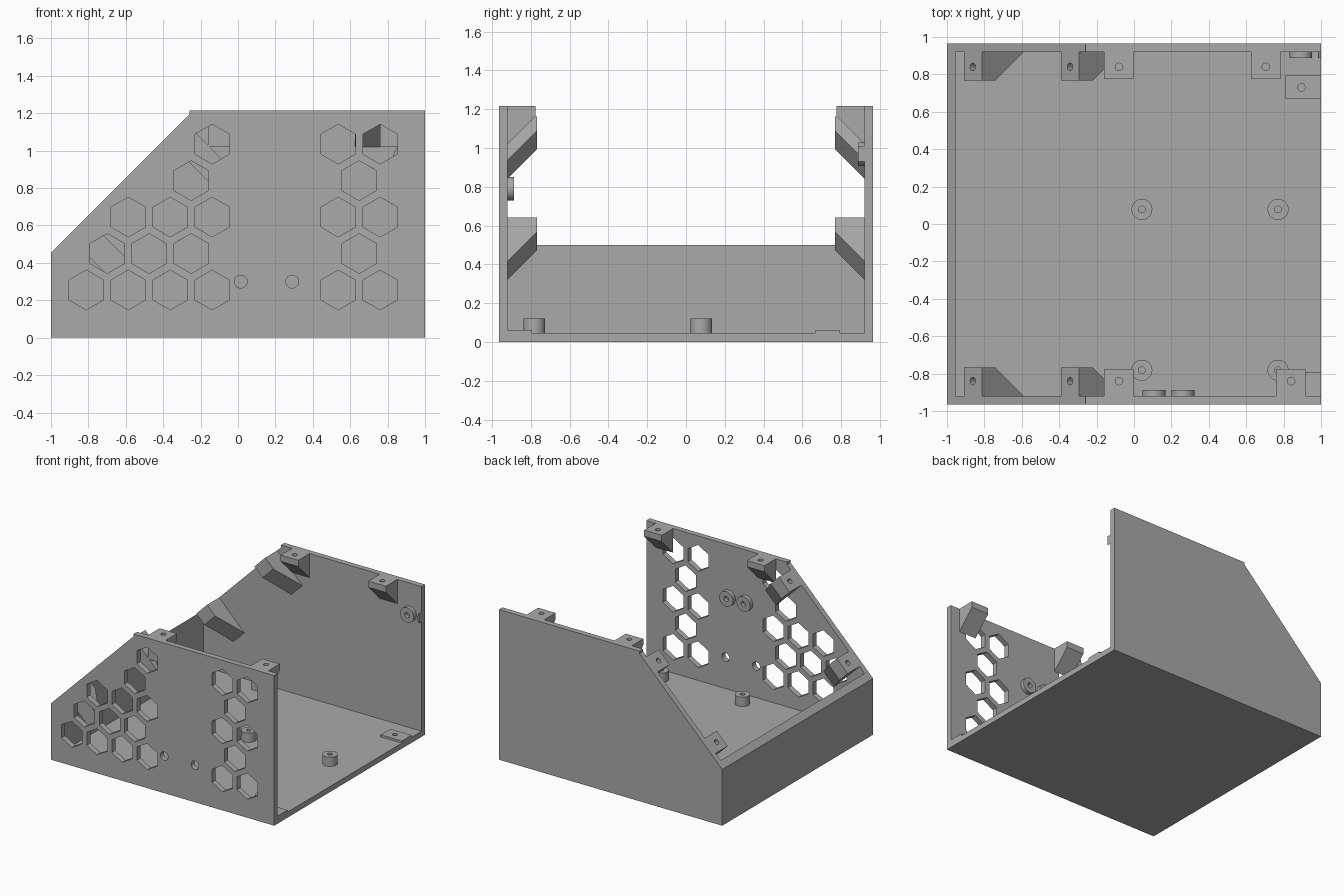
import bpy
import bmesh
import math
from mathutils import Vector

cube = bpy.data.objects.get("Cube")
if cube:
    bpy.data.objects.remove(cube, do_unlink=True)

grey = bpy.data.materials.new("mid grey")
grey.use_nodes = True
GREY = (0.40, 0.40, 0.40, 1)
grey.diffuse_color = GREY
grey.node_tree.nodes["Principled BSDF"].inputs["Base Color"].default_value = GREY

HALF, INNER, THICK, TOP = 0.965, 0.92, 0.045, 1.215
Y, Z = Vector((0, 1, 0)), Vector((0, 0, 1))
SLOPE_NORMAL = Vector((-1, 0, 1)).normalized()


def finish(name, bm):
    bmesh.ops.recalc_face_normals(bm, faces=bm.faces)
    mesh = bpy.data.meshes.new(name)
    bm.to_mesh(mesh)
    bm.free()
    mesh.materials.append(grey)
    obj = bpy.data.objects.new(name, mesh)
    bpy.context.collection.objects.link(obj)
    return obj


def add_prism(bm, points, shift):
    """Extrude a closed outline of 3D points along a vector."""
    face = bm.faces.new([bm.verts.new(p) for p in points])
    new = bmesh.ops.extrude_face_region(bm, geom=[face])["geom"]
    verts = [g for g in new if isinstance(g, bmesh.types.BMVert)]
    bmesh.ops.translate(bm, verts=verts, vec=shift)


def prism(name, points, shift):
    bm = bmesh.new()
    add_prism(bm, points, Vector(shift))
    return finish(name, bm)


def box(name, x0, x1, y0, y1, z0, z1):
    base = [(x0, y0, z0), (x1, y0, z0), (x1, y1, z0), (x0, y1, z0)]
    return prism(name, base, (0, 0, z1 - z0))


def ring(center, radius, axis, sides):
    """Points of a regular polygon around an axis; first point is highest."""
    side = Y.cross(axis) if abs(axis.y) < 0.5 else Vector((1, 0, 0))
    up = axis.cross(side)
    return [Vector(center) + radius * (math.sin(a) * side + math.cos(a) * up)
            for a in (math.tau * i / sides for i in range(sides))]


def cut(obj, holes):
    """Cut prisms (center, radius, axis, depth, sides) out of an object."""
    bm = bmesh.new()
    for center, radius, axis, depth, sides in holes:
        start = Vector(center) + axis * 0.02
        add_prism(bm, ring(start, radius, axis, sides), -axis * (depth + 0.02))
    cutter = finish("hole_cutter", bm)
    cutter.hide_render = True
    mod = obj.modifiers.new("holes", "BOOLEAN")
    mod.operation, mod.solver, mod.object = "DIFFERENCE", "EXACT", cutter
    bpy.context.view_layer.objects.active = obj
    bpy.ops.object.modifier_apply(modifier=mod.name)
    bpy.data.objects.remove(cutter, do_unlink=True)


def smooth(obj):
    bpy.ops.object.select_all(action="DESELECT")
    obj.select_set(True)
    bpy.context.view_layer.objects.active = obj
    bpy.ops.object.shade_smooth_by_angle(angle=math.radians(35))


def boss(name, center, radius, axis, height, hole):
    obj = prism(name, ring(center, radius, axis, 32), axis * height)
    cut(obj, [(Vector(center) + axis * height, hole, axis, height - 0.001, 24)])
    smooth(obj)


# Tray: floor, low sloped end wall, two tall side walls
box("floor", -1 + THICK, 1, -INNER, INNER, 0, THICK)
prism("low_end_wall",
      [(-1, -INNER, 0), (-1 + THICK, -INNER, 0),
       (-1 + THICK, -INNER, 0.5), (-1, -INNER, 0.455)], (0, 2 * INNER, 0))

outline = [(-1, 0), (1, 0), (1, TOP), (-0.26, TOP), (-0.26, 1.195), (-1, 0.455)]
walls = {}
for name, y in (("front", -HALF), ("back", INNER)):
    walls[name] = prism(name + "_side_wall", [(x, y, z) for x, z in outline],
                        (0, THICK, 0))

# Honeycomb vents and two round holes through the front wall only
PITCH, ROW = 0.2245, 0.195
vents = []
for row, (left, right) in enumerate([((-3, -2, -1, 0), (3, 4)),
                                     ((-2.5, -1.5, -0.5), (3.5,)),
                                     ((-2, -1, 0), (3, 4)),
                                     ((-0.5,), (3.5,)),
                                     ((0,), (3, 4))]):
    for col in left + right:
        center = (-0.138 + col * PITCH, -INNER, 0.255 + row * ROW)
        vents.append((center, 0.106, Y, 0.1, 6))
for x in (0.015, 0.29):
    vents.append(((x, -INNER, 0.3), 0.034, Y, 0.1, 24))
cut(walls["front"], vents)
smooth(walls["front"])

# Screw brackets under the lid: level ones on top, tilted ones on the slope
for name, s, starts in (("front", -1, (-0.16, 0.76)), ("back", 1, (-0.16, 0.625))):
    for i, x in enumerate(starts):
        section = [(INNER, TOP), (0.775, TOP), (0.775, 1.165), (INNER, 1.02)]
        obj = prism(f"{name}_level_bracket_{i + 1}",
                    [(x, s * y, z) for y, z in section], (0.157, 0, 0))
        cut(obj, [((x + 0.08, s * 0.84, TOP), 0.02, Z, 0.09, 24)])
        smooth(obj)
    for i, x in enumerate((-0.91, -0.39)):
        z = x + 1.455
        section = [(INNER, 0), (0.767, 0), (0.767, 0.072), (INNER, 0.225)]
        obj = prism(f"{name}_slope_bracket_{i + 1}",
                    [(x + d, s * y, z - d) for y, d in section],
                    (0.097, 0, 0.097))
        cut(obj, [((x + 0.048, s * 0.84, z + 0.048), 0.02, SLOPE_NORMAL, 0.09, 24)])
        smooth(obj)

# Standoffs on the floor
for i, (x, y) in enumerate([(0.042, 0.078), (0.77, 0.078),
                            (0.042, -0.782), (0.77, -0.782)]):
    boss(f"floor_standoff_{i + 1}", (x, y, THICK), 0.056, Z, 0.075, 0.018)

# Flat screw pads at the open end
for name, y, hole_y in (("front", -INNER, -0.85), ("back", 0.668, 0.73)):
    pad = box(name + "_floor_pad", 0.81, 1, y, y + 0.125, THICK, 0.062)
    cut(pad, [((0.895, hole_y, 0.062), 0.02, Z, 0.016, 24)])

# Round bosses on the inner faces of the side walls
for i, x in enumerate((0.107, 0.262)):
    boss(f"front_wall_boss_{i + 1}", (x, -INNER, 0.79), 0.061, Y, 0.033, 0.021)
boss("back_wall_boss", (0.892, INNER, 0.968), 0.061, -Y, 0.033, 0.021)

# Second back boss, trimmed off by the open end
arc = [(1.045 - 0.06 * math.cos(a), INNER, 0.968 + 0.06 * math.sin(a))
       for a in (math.radians(d) for d in range(-40, 41, 10))]
prism("trimmed_back_wall_boss", arc, (0, -0.033, 0))
